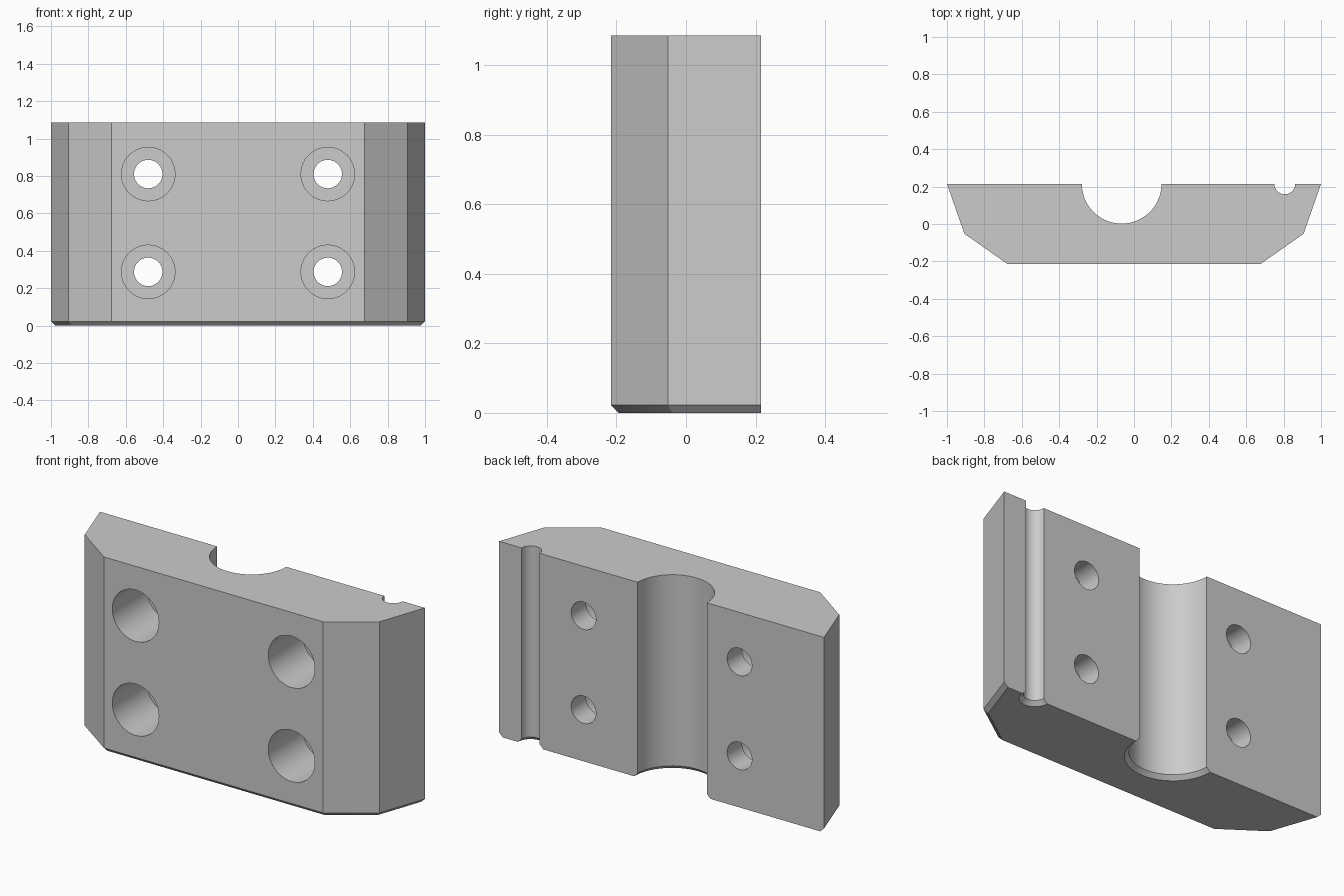
import bpy
import bmesh
from math import cos, sin, pi, radians

cube = bpy.data.objects.get("Cube")
if cube:
    bpy.data.objects.remove(cube, do_unlink=True)

HEIGHT = 1.085
BACK = 0.215
CHAMFER = 0.022

grey = bpy.data.materials.new("plain grey")
grey.use_nodes = True
colour = (0.6, 0.6, 0.6, 1)
grey.diffuse_color = colour
grey.node_tree.nodes["Principled BSDF"].inputs["Base Color"].default_value = colour


def finish(bm, name):
    bmesh.ops.recalc_face_normals(bm, faces=bm.faces)
    mesh = bpy.data.meshes.new(name)
    bm.to_mesh(mesh)
    bm.free()
    mesh.materials.append(grey)
    obj = bpy.data.objects.new(name, mesh)
    bpy.context.collection.objects.link(obj)
    return obj


def turned_cutter(name, rings, place, sides=64):
    """Turned solid from (radius, distance) rings; place maps to the axis."""
    bm = bmesh.new()
    loops = [[bm.verts.new(place(r * cos(2 * pi * i / sides),
                                 r * sin(2 * pi * i / sides), d))
              for i in range(sides)] for r, d in rings]
    for a, b in zip(loops, loops[1:]):
        for i in range(sides):
            j = (i + 1) % sides
            bm.faces.new((a[i], a[j], b[j], b[i]))
    bm.faces.new(loops[0])
    bm.faces.new(loops[-1])
    obj = finish(bm, name)
    obj.hide_render = True
    return obj


# Block: mirrored plan outline, extruded, bottom edge chamfered except the back
half = [(0.675, -BACK), (0.907, -0.052), (1.0, BACK)]
outline = half + [(-x, y) for x, y in reversed(half)]
bm = bmesh.new()
base = bm.faces.new([bm.verts.new((x, y, 0)) for x, y in outline])
top = bmesh.ops.extrude_face_region(bm, geom=[base], use_keep_orig=True)["geom"]
bmesh.ops.translate(bm, vec=(0, 0, HEIGHT),
                    verts=[v for v in top if isinstance(v, bmesh.types.BMVert)])
bmesh.ops.recalc_face_normals(bm, faces=bm.faces)
rim = [e for e in bm.edges
       if all(v.co.z < 0.001 for v in e.verts)
       and any(v.co.y < BACK - 0.01 for v in e.verts)]
bmesh.ops.bevel(bm, geom=rim, offset=CHAMFER, offset_type='OFFSET',
                segments=1, affect='EDGES')
block = finish(bm, "clamp_block")

# Vertical grooves in the back, flared at the bottom
cutters = []
for name, gx, r in (("large_groove", -0.066, 0.213), ("small_groove", 0.806, 0.056)):
    rings = [(r + 2 * CHAMFER, -CHAMFER), (r, CHAMFER), (r, HEIGHT + 0.1)]
    cutters.append(turned_cutter(name, rings,
                                 lambda u, v, d: (gx + u, BACK + v, d)))

# Counterbored bolt holes, wide at the front
bore = [(0.143, -0.3), (0.143, 0.085), (0.076, 0.085), (0.076, 0.3)]
for hx in (-0.48, 0.48):
    for hz in (0.287, 0.81):
        cutters.append(turned_cutter("bolt_hole", bore,
                                     lambda u, v, d: (hx + u, d, hz + v)))

bpy.ops.object.select_all(action='DESELECT')
block.select_set(True)
bpy.context.view_layer.objects.active = block
for cutter in cutters:
    mod = block.modifiers.new(cutter.name, 'BOOLEAN')
    mod.operation = 'DIFFERENCE'
    mod.solver = 'EXACT'
    mod.object = cutter
    bpy.ops.object.modifier_apply(modifier=mod.name)
    bpy.data.objects.remove(cutter, do_unlink=True)

bpy.ops.object.shade_smooth_by_angle(angle=radians(25))
